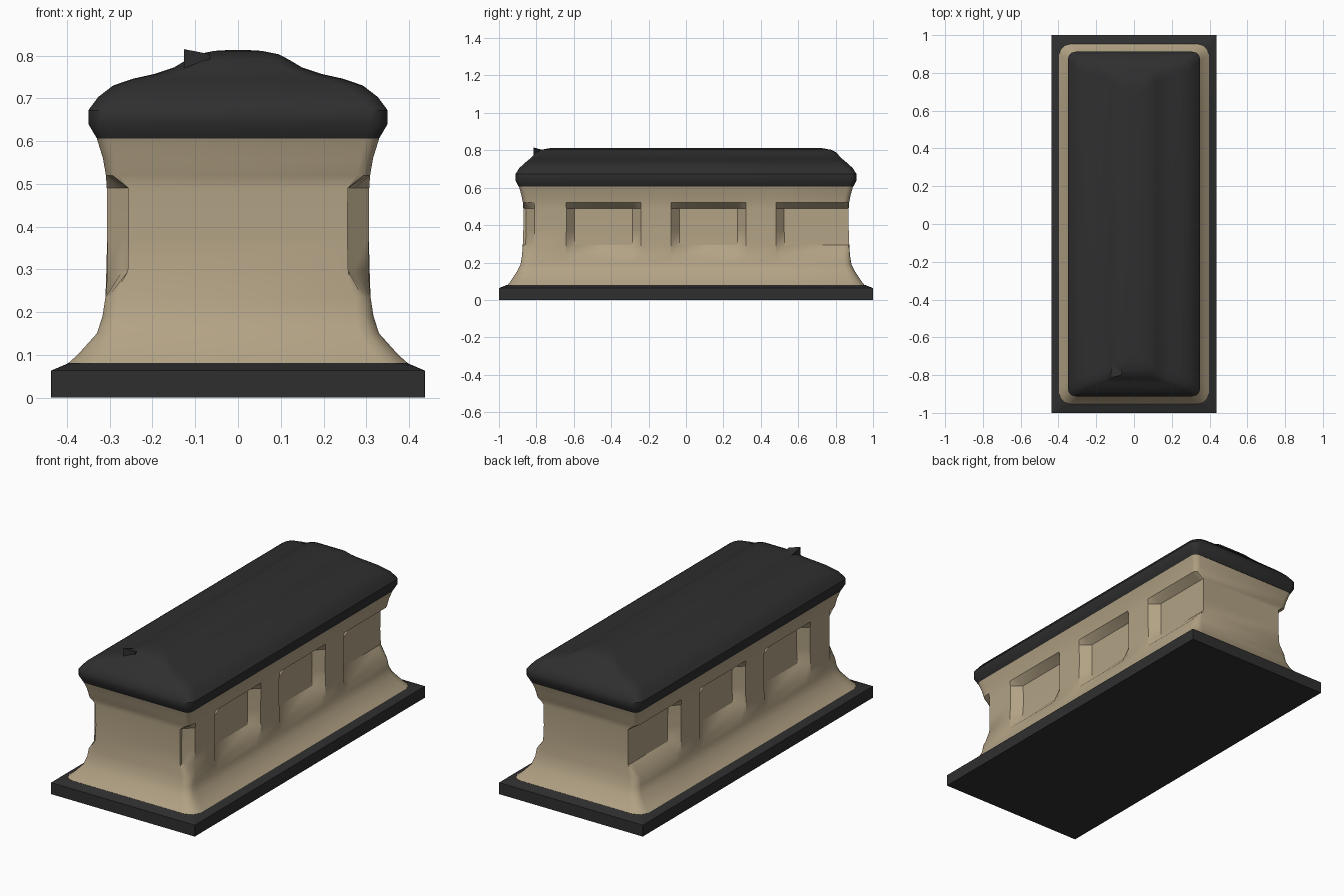
import bpy, bmesh, math

cube = bpy.data.objects.get("Cube")
if cube:
    bpy.data.objects.remove(cube, do_unlink=True)


def material(name, rgb):
    m = bpy.data.materials.new(name)
    m.use_nodes = True
    m.diffuse_color = (*rgb, 1)
    bsdf = next(n for n in m.node_tree.nodes if n.type == 'BSDF_PRINCIPLED')
    bsdf.inputs["Base Color"].default_value = (*rgb, 1)
    bsdf.inputs["Roughness"].default_value = 0.8
    return m


dark = material("dark stone", (0.028, 0.028, 0.028))
tan = material("tan stone", (0.45, 0.365, 0.235))


def finish(name, bm, mat, angle):
    bmesh.ops.recalc_face_normals(bm, faces=bm.faces)
    me = bpy.data.meshes.new(name)
    bm.to_mesh(me)
    bm.free()
    ob = bpy.data.objects.new(name, me)
    bpy.context.collection.objects.link(ob)
    me.materials.append(mat)
    bpy.ops.object.select_all(action='DESELECT')
    ob.select_set(True)
    bpy.context.view_layer.objects.active = ob
    bpy.ops.object.shade_smooth_by_angle(angle=math.radians(angle))
    return ob


def section(hx, hy, r, side):
    """Rounded rectangle outline; side holds the stops along its long edges."""
    pts = []
    for i, (sx, sy) in enumerate([(1, 1), (-1, 1), (-1, -1), (1, -1)]):
        for k in range(4):
            a = math.pi / 2 * (i + k / 3)
            pts.append((sx * (hx - r) + r * math.cos(a), sy * (hy - r) + r * math.sin(a)))
        if i == 1:
            pts += [(-hx, y * (hy - r)) for y in reversed(side)]
        if i == 3:
            pts += [(hx, y * (hy - r)) for y in side]
    return pts


def loft(name, rings, mat, angle=30, side=(), recess=None):
    """Skin a stack of rings (half width, half length, height, corner radius)."""
    bm = bmesh.new()
    loops = []
    for hx, hy, z, r in rings:
        loop = []
        for x, y in section(hx, hy, r, side):
            lim = hx - (recess(y, z) if recess else 0)
            loop.append(bm.verts.new((max(-lim, min(lim, x)), y, z)))
        loops.append(loop)
    n = len(loops[0])
    for a, b in zip(loops, loops[1:]):
        for i in range(n):
            j = (i + 1) % n
            bm.faces.new((a[i], a[j], b[j], b[i]))
    bm.faces.new(loops[0][::-1])
    bm.faces.new(loops[-1])
    return finish(name, bm, mat, angle)


# Plinth: slab with a shallow sloped top
loft("plinth", [(.437, 1, 0, .001), (.437, 1, .063, .001), (.395, .955, .081, .05)], dark, 10)

# Body: waisted block with recessed panels, the end ones running out at the corners
PANELS = [(-1.2, -.81), (-.64, -.24), (-.08, .32), (.48, 1.2)]
LOW, HIGH, DEPTH, SLOPE = .235, .52, .05, .045


def ramp(v):
    return max(0, min(1, v))


def panel_recess(y, z):
    across = max(ramp(min(y - lo, hi - y) / SLOPE) for lo, hi in PANELS)
    up = ramp(min((z - LOW) / .06, (HIGH - z) / .03))
    return DEPTH * min(across, up)


stops = sorted(s / .84 for lo, hi in PANELS
               for s in (lo, lo + SLOPE, hi - SLOPE, hi) if abs(s) < .83)
body_rings = [(.4, .955, .078, .06), (.375, .938, .1, .055), (.33, .905, .15, .045),
              (.317, .885, .19, .04), (.31, .877, LOW, .035), (.308, .873, .295, .03),
              (.306, .87, .375, .03), (.307, .87, .49, .03), (.309, .872, HIGH, .03),
              (.316, .88, .56, .03), (.332, .895, .612, .03)]
loft("body", body_rings, tan, 32, stops, panel_recess)

# Lid: flared rim rising to a long central ridge
lid_rings = [(.33, .895, .606, .03), (.35, .912, .64, .04), (.35, .912, .672, .04),
             (.327, .893, .703, .045), (.292, .865, .73, .05), (.245, .845, .746, .05),
             (.195, .832, .757, .05), (.15, .818, .772, .045), (.12, .802, .79, .04),
             (.095, .775, .803, .03), (.055, .73, .811, .02), (.02, .68, .813, .01)]
loft("lid", lid_rings, dark, 35)

# Small raised chip at the front of the ridge
bm = bmesh.new()
outline = [(-.126, -.815), (-.065, -.8), (-.07, -.74), (-.115, -.74)]
tops = [.815, .803, .795, .79]
low = [bm.verts.new((x, y, .766)) for x, y in outline]
top = [bm.verts.new((x, y, z)) for (x, y), z in zip(outline, tops)]
for i in range(4):
    j = (i + 1) % 4
    bm.faces.new((low[i], low[j], top[j], top[i]))
bm.faces.new(low[::-1])
bm.faces.new(top)
finish("ridge_chip", bm, dark, 20)
